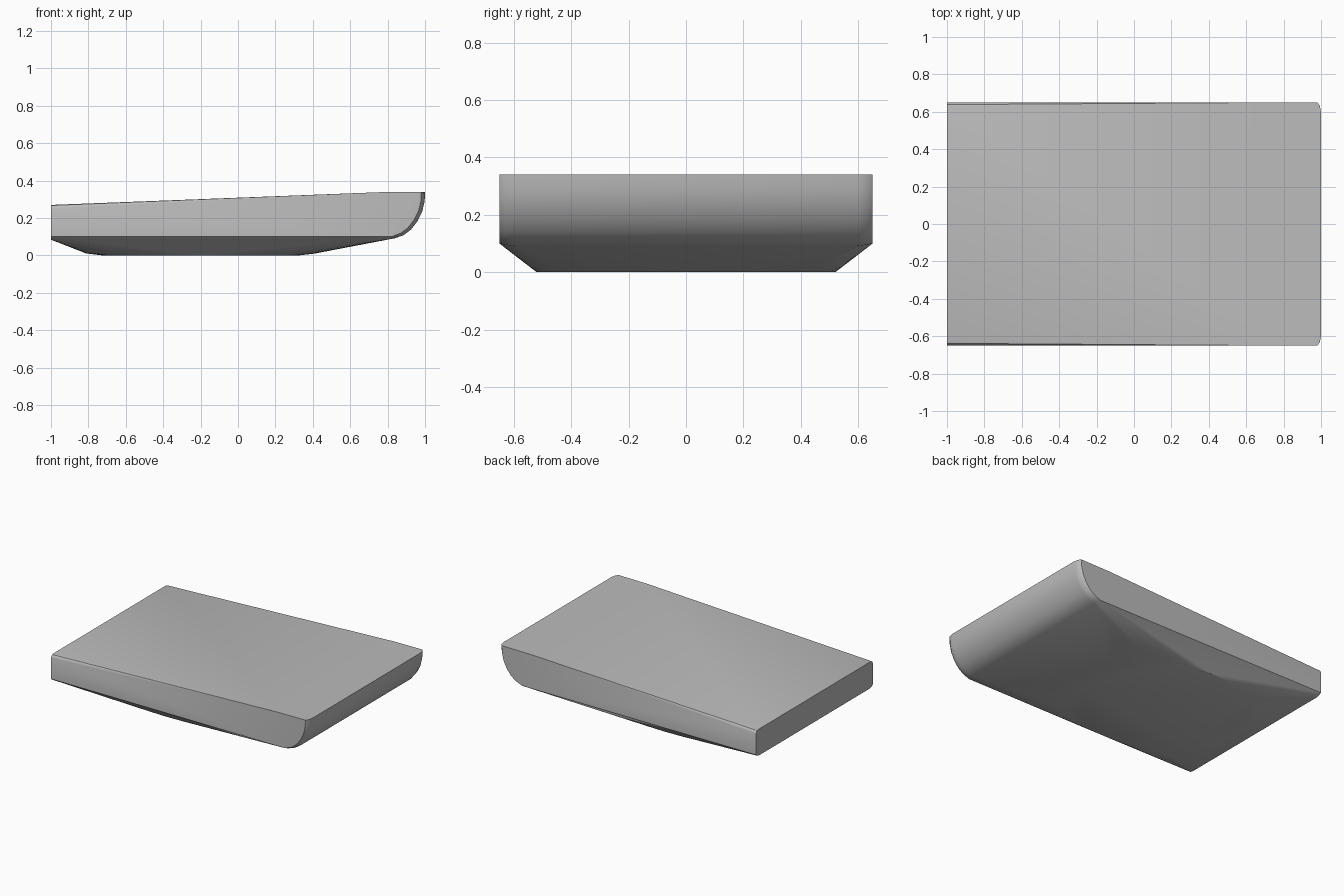
import bpy, bmesh, math

cube = bpy.data.objects.get("Cube")
if cube:
    bpy.data.objects.remove(cube, do_unlink=True)

HALF = 0.65   # half width of the cushion
points = []


def mirrored(x, y, z):
    """Add a point on both long sides."""
    points.extend([(x, y, z), (x, -y, z)])


# Rolled nose, drawn in slightly towards the two long sides
nose = [(1.0, 0.34), (0.998, 0.29), (0.985, 0.235), (0.96, 0.183),
        (0.925, 0.138), (0.885, 0.108), (0.84, 0.092)]
for y, shrink in ((0.60, 0), (0.632, 0.016), (HALF, 0.05)):
    for x, z in nose:
        mirrored(x + (0.6 - x) * shrink, y, z + (0.34 - z) * shrink)

# Long sides: straight lower edge, and an upper edge that softens to the rear
mirrored(0.82, HALF, 0.10)
mirrored(-1, HALF, 0.10)
mirrored(-1, 0.635, 0.089)
mirrored(-1, 0.61, 0.084)
mirrored(0.76, HALF, 0.338)
for y, z in ((HALF, 0.248), (0.645, 0.260), (0.638, 0.267), (0.625, 0.27)):
    mirrored(-1, y, z)

# Rounded belly patch underneath
for length, width, z in ((0.53, 0.52, 0.0), (0.61, 0.525, 0.01)):
    for i in range(40):
        a = math.tau * i / 40
        c, s = math.cos(a), math.sin(a)
        points.append((-0.2 + length * math.copysign(abs(c) ** 0.7, c),
                       width * math.copysign(abs(s) ** 0.7, s), z))

# Skin the sections
bm = bmesh.new()
for p in points:
    bm.verts.new(p)
bmesh.ops.convex_hull(bm, input=bm.verts)
loose = [v for v in bm.verts if not v.link_faces]
bmesh.ops.delete(bm, geom=loose, context='VERTS')
bmesh.ops.dissolve_limit(bm, angle_limit=math.radians(0.5),
                         verts=bm.verts, edges=bm.edges)
bmesh.ops.recalc_face_normals(bm, faces=bm.faces)
mesh = bpy.data.meshes.new("seat_cushion")
bm.to_mesh(mesh)
bm.free()

cushion = bpy.data.objects.new("seat_cushion", mesh)
bpy.context.collection.objects.link(cushion)

# Plain grey upholstery
grey = bpy.data.materials.new("grey_fabric")
grey.use_nodes = True
colour = (0.5, 0.5, 0.5, 1)
grey.diffuse_color = colour
grey.node_tree.nodes["Principled BSDF"].inputs["Base Color"].default_value = colour
mesh.materials.append(grey)

bpy.ops.object.select_all(action='DESELECT')
cushion.select_set(True)
bpy.context.view_layer.objects.active = cushion
bpy.ops.object.shade_smooth_by_angle(angle=math.radians(30))
